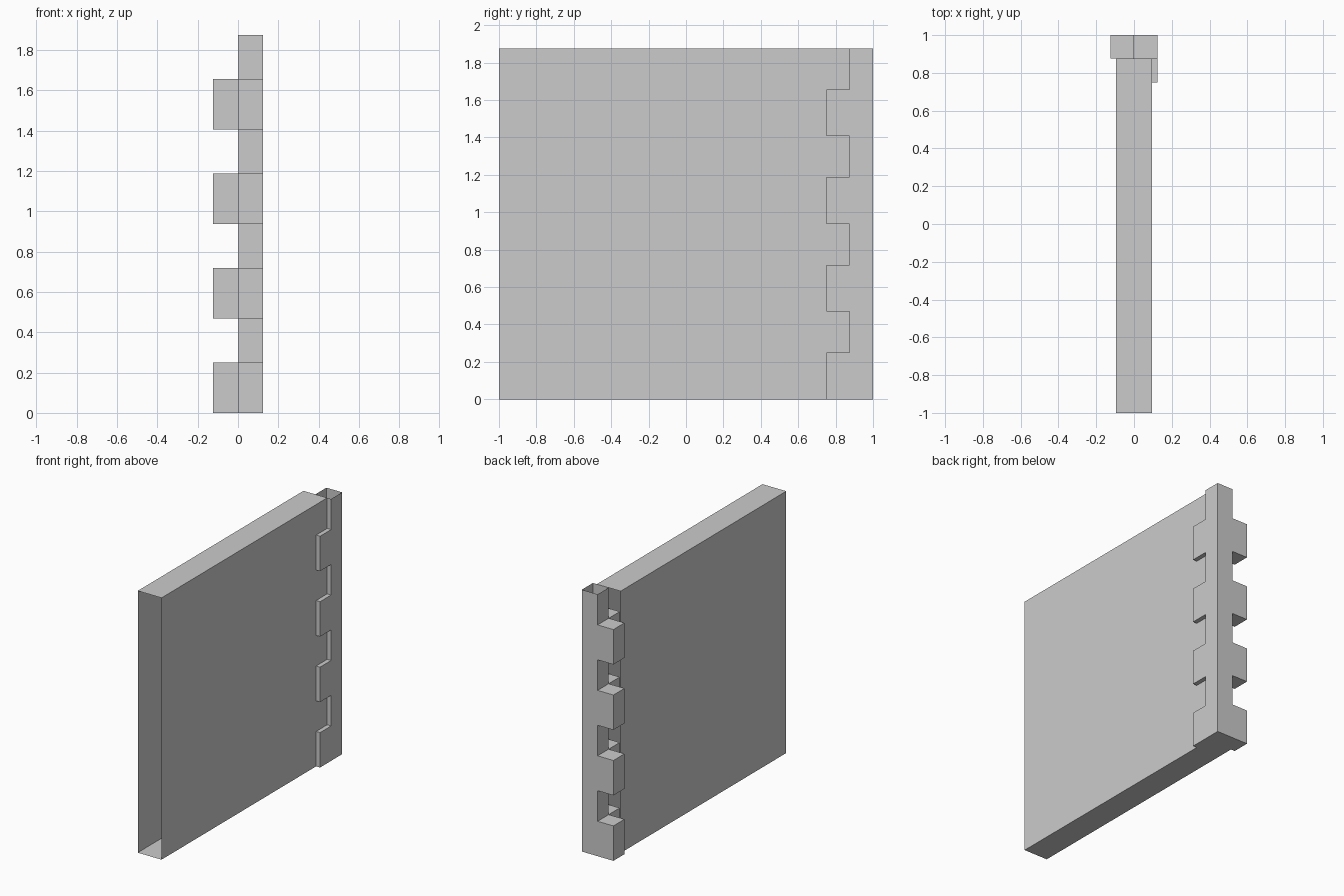
import bpy, bmesh

if "Cube" in bpy.data.objects:
    bpy.data.objects.remove(bpy.data.objects["Cube"])

HEIGHT = 1.875
COURSES = 4
PITCH = HEIGHT / COURSES
TALL = 0.25           # height of each long-armed stone


def add_box(bm, lo, hi, skip=()):
    """Box between two corners, leaving out the sides named in skip."""
    verts = bmesh.ops.create_cube(bm, size=1.0)["verts"]
    for v in verts:
        v.co = [(a + b) / 2 + c * (b - a) for a, b, c in zip(lo, hi, v.co)]
    faces = {f for v in verts for f in v.link_faces}
    names = ("x", "y", "z")
    drop = []
    for f in faces:
        f.normal_update()
        axis = max(range(3), key=lambda i: abs(f.normal[i]))
        if ("+" if f.normal[axis] > 0 else "-") + names[axis] in skip:
            drop.append(f)
    if drop:
        bmesh.ops.delete(bm, geom=drop, context='FACES')


def make_object(name, bm):
    bmesh.ops.remove_doubles(bm, verts=bm.verts, dist=1e-5)
    mesh = bpy.data.meshes.new(name)
    bm.to_mesh(mesh)
    bm.free()
    obj = bpy.data.objects.new(name, mesh)
    bpy.context.collection.objects.link(obj)
    return obj


# Hollow wall panel, open at both ends
bm = bmesh.new()
add_box(bm, (-0.094, -1, 0), (0.094, 0.875, HEIGHT), skip=("-y", "+y"))
make_object("wall_panel", bm)

# Toothed corner stones: a hollow square column with two arms per course
bm = bmesh.new()
for i in range(COURSES):
    z0 = i * PITCH
    z1 = z0 + TALL
    z2 = z0 + PITCH
    # column behind the arms, then the short stone above (open top)
    low_skip = ("-x", "-y", "+z") if i == 0 else ("-x", "-y", "+z", "-z")
    add_box(bm, (0, 0.875, z0), (0.125, 1, z1), skip=low_skip)
    add_box(bm, (0, 0.875, z1), (0.125, 1, z2), skip=("+z", "-z"))
    # arm along the end and arm along the side
    add_box(bm, (-0.125, 0.875, z0), (0, 1, z1), skip=("+x",))
    add_box(bm, (0, 0.75, z0), (0.125, 0.875, z1), skip=("+y",))
make_object("corner_stones", bm)
